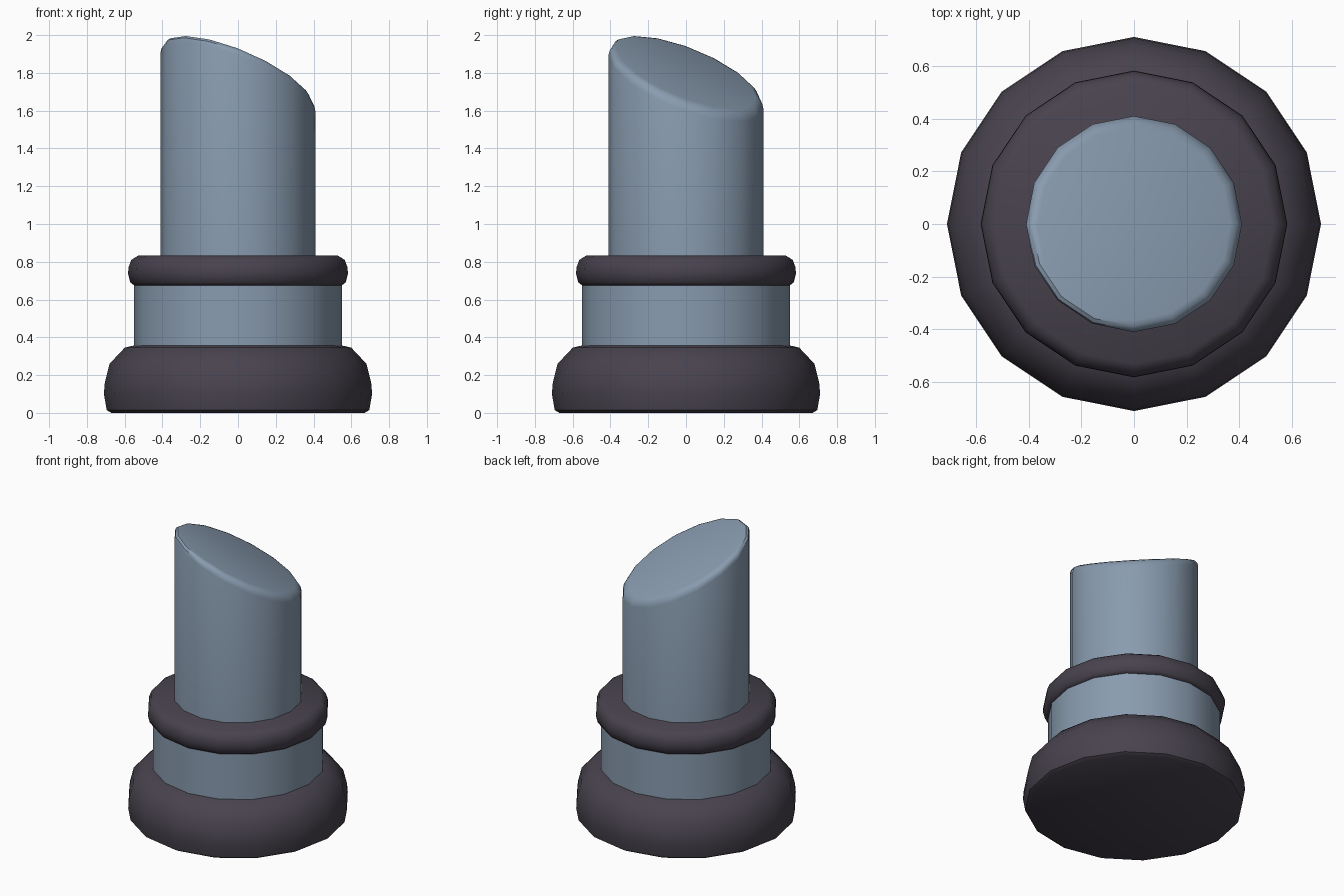
import bpy, bmesh, math

if "Cube" in bpy.data.objects:
    bpy.data.objects.remove(bpy.data.objects["Cube"])

SIDES = 16


def material(name, color):
    mat = bpy.data.materials.new(name)
    mat.diffuse_color = color
    mat.use_nodes = True
    mat.node_tree.nodes["Principled BSDF"].inputs["Base Color"].default_value = mat.diffuse_color
    return mat


dark = material("dark_rubber", (0.065, 0.055, 0.075, 1))
steel = material("blue_steel", (0.25, 0.33, 0.43, 1))


def lathe(name, profile, mat, slant=None, bevel=0.0):
    """Revolve a bottom-to-top (radius, z) profile, optionally slanting the top rim."""
    bm = bmesh.new()
    rings = []
    for r, z in profile:
        ring = []
        for i in range(SIDES):
            a = 2 * math.pi * i / SIDES
            ring.append(bm.verts.new((r * math.cos(a), r * math.sin(a), z)))
        rings.append(ring)
    for low, high in zip(rings, rings[1:]):
        for i in range(SIDES):
            j = (i + 1) % SIDES
            bm.faces.new((low[i], low[j], high[j], high[i]))
    bm.faces.new(rings[0][::-1])
    top = bm.faces.new(rings[-1])
    if slant:
        for v in rings[-1]:
            v.co.z += slant[0] * v.co.x + slant[1] * v.co.y
    if bevel:
        bmesh.ops.bevel(bm, geom=list(top.edges), offset=bevel, segments=3,
                        profile=0.5, affect='EDGES')
    bmesh.ops.recalc_face_normals(bm, faces=bm.faces[:])
    mesh = bpy.data.meshes.new(name)
    bm.to_mesh(mesh)
    bm.free()
    mesh.materials.append(mat)
    obj = bpy.data.objects.new(name, mesh)
    bpy.context.collection.objects.link(obj)
    bpy.ops.object.select_all(action='DESELECT')
    obj.select_set(True)
    bpy.context.view_layer.objects.active = obj
    bpy.ops.object.shade_smooth_by_angle(angle=math.radians(40))
    return obj


# Rounded foot
lathe("base", [(0.67, 0), (0.695, 0.015), (0.71, 0.10), (0.705, 0.16),
               (0.68, 0.26), (0.60, 0.345), (0.53, 0.362)], dark)

# Wide lower barrel
lathe("barrel", [(0.55, 0.34), (0.55, 0.70)], steel)

# Rounded collar
lathe("collar", [(0.55, 0.675), (0.57, 0.69), (0.582, 0.735), (0.58, 0.77),
                 (0.565, 0.81), (0.53, 0.832)], dark)

# Column with a diagonally cut, softened top
lathe("column", [(0.41, 0.70), (0.41, 1.80)], steel, slant=(-0.38, -0.35), bevel=0.045)
